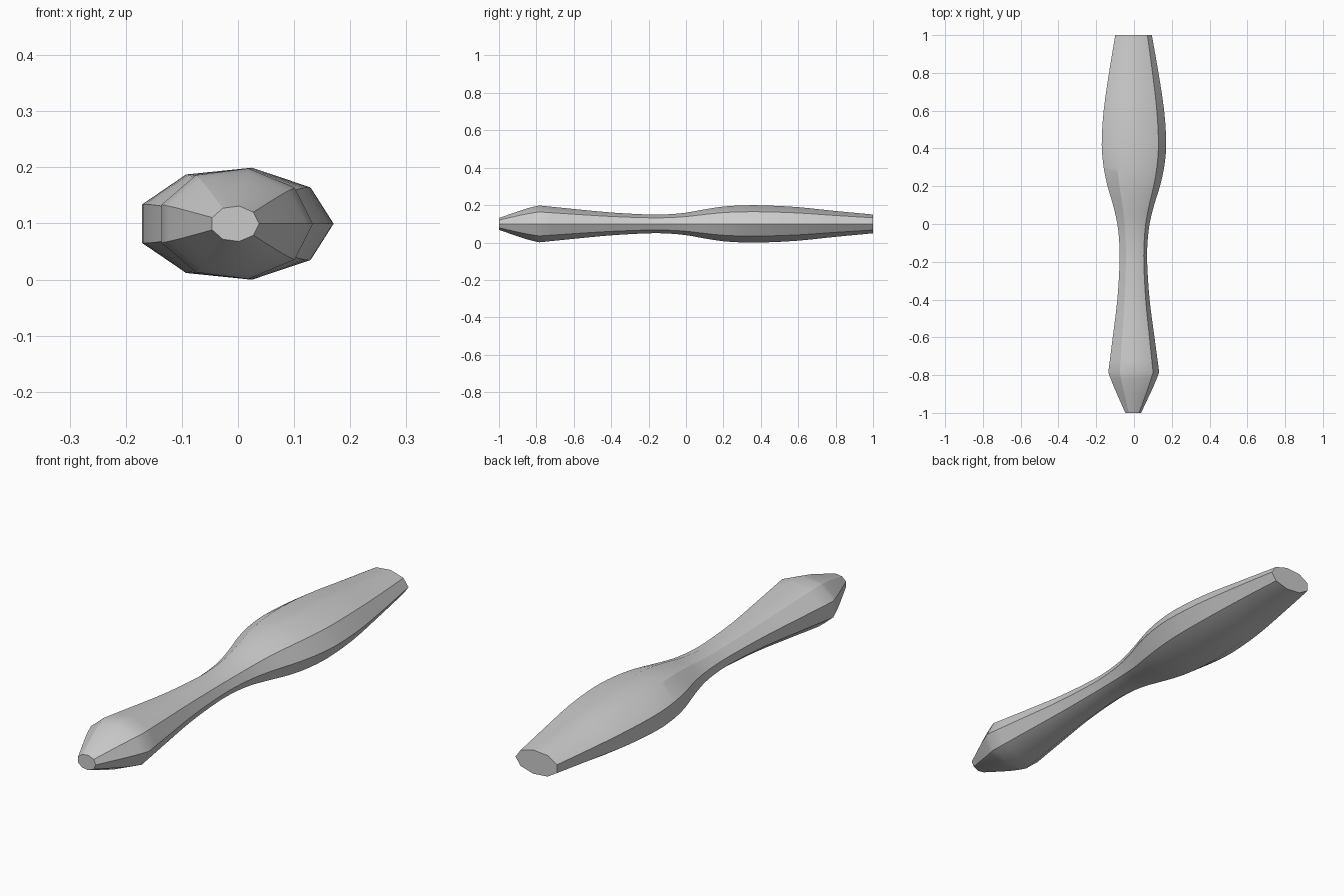
import bpy, bmesh
from math import cos, sin, tau

if "Cube" in bpy.data.objects:
    bpy.data.objects.remove(bpy.data.objects["Cube"])

SIDES = 9
CX, CZ = -0.0055, 0.0995

# stations along the handle: y, half width, half height
TIP = [(-1.0, 0.043, 0.032), (-0.93, 0.076, 0.057), (-0.85, 0.113, 0.084), (-0.785, 0.139, 0.1)]
BODY = [(-0.785, 0.139, 0.1), (-0.6, 0.114, 0.081), (-0.4, 0.088, 0.062), (-0.2, 0.075, 0.051),
        (-0.1, 0.077, 0.052), (0.0, 0.088, 0.061), (0.1, 0.112, 0.079), (0.2, 0.143, 0.094),
        (0.3, 0.165, 0.1005), (0.42, 0.176, 0.1005), (0.6, 0.165, 0.091), (0.8, 0.135, 0.07),
        (1.0, 0.1, 0.051)]


def smooth(pts, steps):
    """Hermite interpolation of the stations over y."""
    def slope(i, k):
        a, b = pts[max(i - 1, 0)], pts[min(i + 1, len(pts) - 1)]
        return (b[k] - a[k]) / (b[0] - a[0])
    out = []
    for i in range(len(pts) - 1):
        p, q = pts[i], pts[i + 1]
        d = q[0] - p[0]
        for s in range(steps):
            t = s / steps
            row = [p[0] + d * t]
            for k in (1, 2):
                row.append((2*t**3 - 3*t*t + 1) * p[k] + (t**3 - 2*t*t + t) * d * slope(i, k)
                           + (3*t*t - 2*t**3) * q[k] + (t**3 - t*t) * d * slope(i + 1, k))
            out.append(tuple(row))
    return out + [pts[-1]]


# nine-sided handle lofted along y
bm = bmesh.new()
rings = []
for y, a, h in smooth(TIP, 2)[:-1] + smooth(BODY, 3):
    rings.append([bm.verts.new((CX + a * cos(tau * i / SIDES), y, CZ + h * sin(tau * i / SIDES)))
                  for i in range(SIDES)])
for r0, r1 in zip(rings, rings[1:]):
    for i in range(SIDES):
        j = (i + 1) % SIDES
        bm.faces.new((r0[i], r0[j], r1[j], r1[i]))
# flat end caps
bm.faces.new(rings[0])
bm.faces.new(rings[-1])
bmesh.ops.recalc_face_normals(bm, faces=bm.faces)
mesh = bpy.data.meshes.new("handle")
bm.to_mesh(mesh)
bm.free()
handle = bpy.data.objects.new("handle", mesh)
bpy.context.collection.objects.link(handle)
bpy.context.view_layer.objects.active = handle
handle.select_set(True)
bpy.ops.object.shade_smooth_by_angle(angle=0.52)
